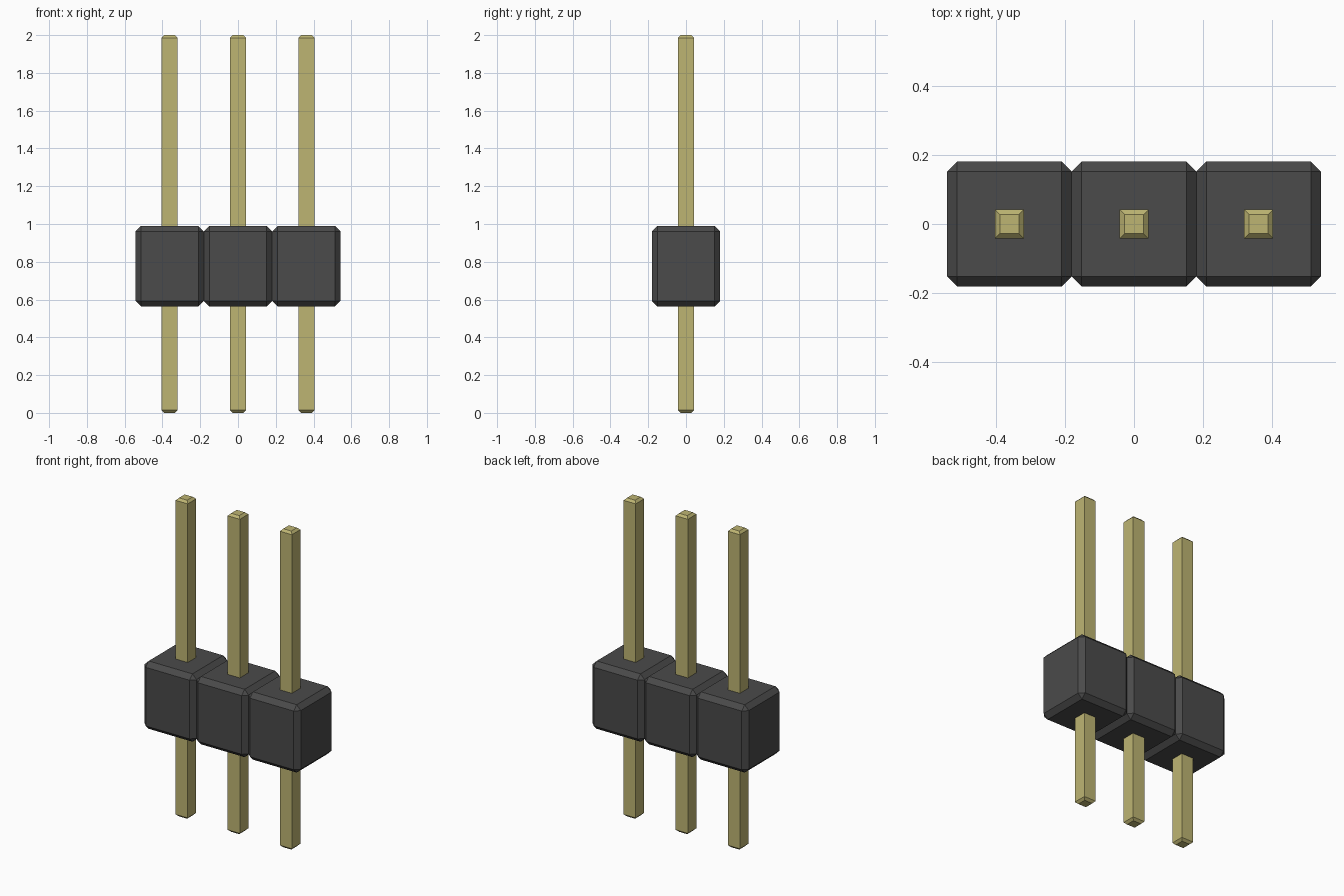
import bpy
import bmesh

cube = bpy.data.objects.get("Cube")
if cube:
    bpy.data.objects.remove(cube)

PITCH = 0.362


def make_material(name, color):
    mat = bpy.data.materials.new(name)
    mat.use_nodes = True
    mat.diffuse_color = color
    mat.node_tree.nodes["Principled BSDF"].inputs["Base Color"].default_value = color
    return mat


def chamfered_box(name, x, half, z0, z1, chamfer, mat, ends_only=False):
    """Square-section box with chamfered edges, or only chamfered ends."""
    bm = bmesh.new()
    bmesh.ops.create_cube(bm, size=2)
    for v in bm.verts:
        v.co.x *= half
        v.co.y *= half
        v.co.z = z1 if v.co.z > 0 else z0
    edges = [e for e in bm.edges
             if not ends_only or abs(e.verts[0].co.z - e.verts[1].co.z) < 1e-5]
    bmesh.ops.bevel(bm, geom=edges, offset=chamfer, segments=1,
                    profile=0.5, affect='EDGES')
    mesh = bpy.data.meshes.new(name)
    bm.to_mesh(mesh)
    bm.free()
    mesh.materials.append(mat)
    obj = bpy.data.objects.new(name, mesh)
    obj.location.x = x
    bpy.context.collection.objects.link(obj)
    return obj


plastic = make_material("dark plastic", (0.069, 0.069, 0.069, 1))
gold = make_material("pale gold", (0.515, 0.462, 0.171, 1))

# One housing block and one through pin per position
for i, side in enumerate(("right", "middle", "left")):
    x = (i - 1) * PITCH
    chamfered_box(side + "_housing", x, PITCH / 2, 0.564, 0.99, 0.029, plastic)
    chamfered_box(side + "_pin", x, 0.042, 0, 2, 0.014, gold, ends_only=True)
